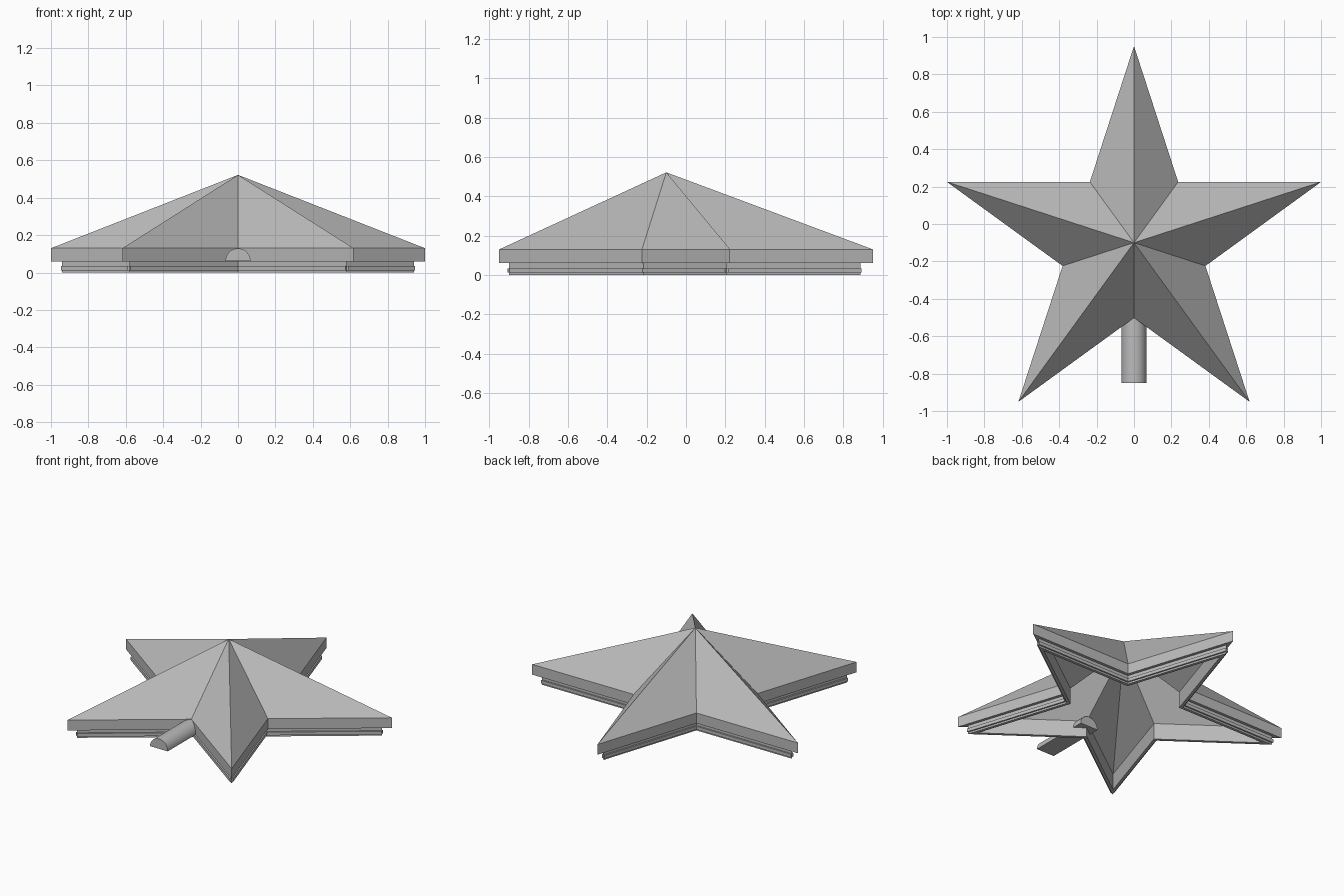
import bpy, bmesh
from math import sin, cos, pi
from mathutils import Vector

cube = bpy.data.objects.get("Cube")
if cube:
    bpy.data.objects.remove(cube, do_unlink=True)

OUTER, INNER = 1.0515, 0.4016
CENTRE = Vector((0, -0.1, 0))

grey = bpy.data.materials.new("plain_grey")
grey.use_nodes = True
colour = (0.5, 0.5, 0.5, 1)
grey.diffuse_color = colour
grey.node_tree.nodes["Principled BSDF"].inputs["Base Color"].default_value = colour


def star_point(i, scale, z):
    """Corner i of the ten star corners; even ones are tips."""
    radius = (OUTER if i % 2 == 0 else INNER) * scale
    angle = pi / 2 + i * pi / 5
    return CENTRE + Vector((radius * cos(angle), radius * sin(angle), z))


def finish(bm, name):
    bmesh.ops.recalc_face_normals(bm, faces=bm.faces)
    mesh = bpy.data.meshes.new(name)
    bm.to_mesh(mesh)
    bm.free()
    mesh.materials.append(grey)
    obj = bpy.data.objects.new(name, mesh)
    bpy.context.collection.objects.link(obj)
    return obj


# Hollow star shell: rings lofted from the outer peak, round the rim, to the inner peak
bm = bmesh.new()
profile = [(1, 0.13), (1, 0.06), (0.94, 0.06), (0.94, 0), (0.88, 0), (0.88, 0.11)]
rings = [[bm.verts.new(star_point(i, s, z)) for i in range(10)] for s, z in profile]
outer_peak = bm.verts.new(CENTRE + Vector((0, 0, 0.522)))
inner_peak = bm.verts.new(CENTRE + Vector((0, 0, 0.455)))
for i in range(10):
    j = (i + 1) % 10
    bm.faces.new((outer_peak, rings[0][i], rings[0][j]))
    for upper, lower in zip(rings, rings[1:]):
        bm.faces.new((upper[i], lower[i], lower[j], upper[j]))
    bm.faces.new((inner_peak, rings[-1][j], rings[-1][i]))
finish(bm, "star_shell")

# Snap ridges: a thin bar along each side of the lower skirt
bm = bmesh.new()
for i in range(10):
    a, b = star_point(i, 0.94, 0.012), star_point(i + 1, 0.94, 0.012)
    side = (b - a).cross(Vector((0, 0, 1))).normalized() * 0.01
    base = bm.faces.new([bm.verts.new(p) for p in (a - side, b - side, b + side, a + side)])
    top = bmesh.ops.extrude_face_region(bm, geom=[base])["geom"]
    bmesh.ops.translate(bm, vec=(0, 0, 0.022),
                        verts=[v for v in top if isinstance(v, bmesh.types.BMVert)])
finish(bm, "snap_ridges")

# Half-round rod through the front notch
bm = bmesh.new()
arc = [bm.verts.new((0.067 * cos(pi * k / 20), -0.85, 0.062 + 0.067 * sin(pi * k / 20)))
       for k in range(21)]
end = bm.faces.new(arc)
far = bmesh.ops.extrude_face_region(bm, geom=[end])["geom"]
bmesh.ops.translate(bm, vec=(0, 0.42, 0),
                    verts=[v for v in far if isinstance(v, bmesh.types.BMVert)])
rod = finish(bm, "half_round_rod")
bpy.ops.object.select_all(action='DESELECT')
rod.select_set(True)
bpy.context.view_layer.objects.active = rod
bpy.ops.object.shade_smooth_by_angle()
